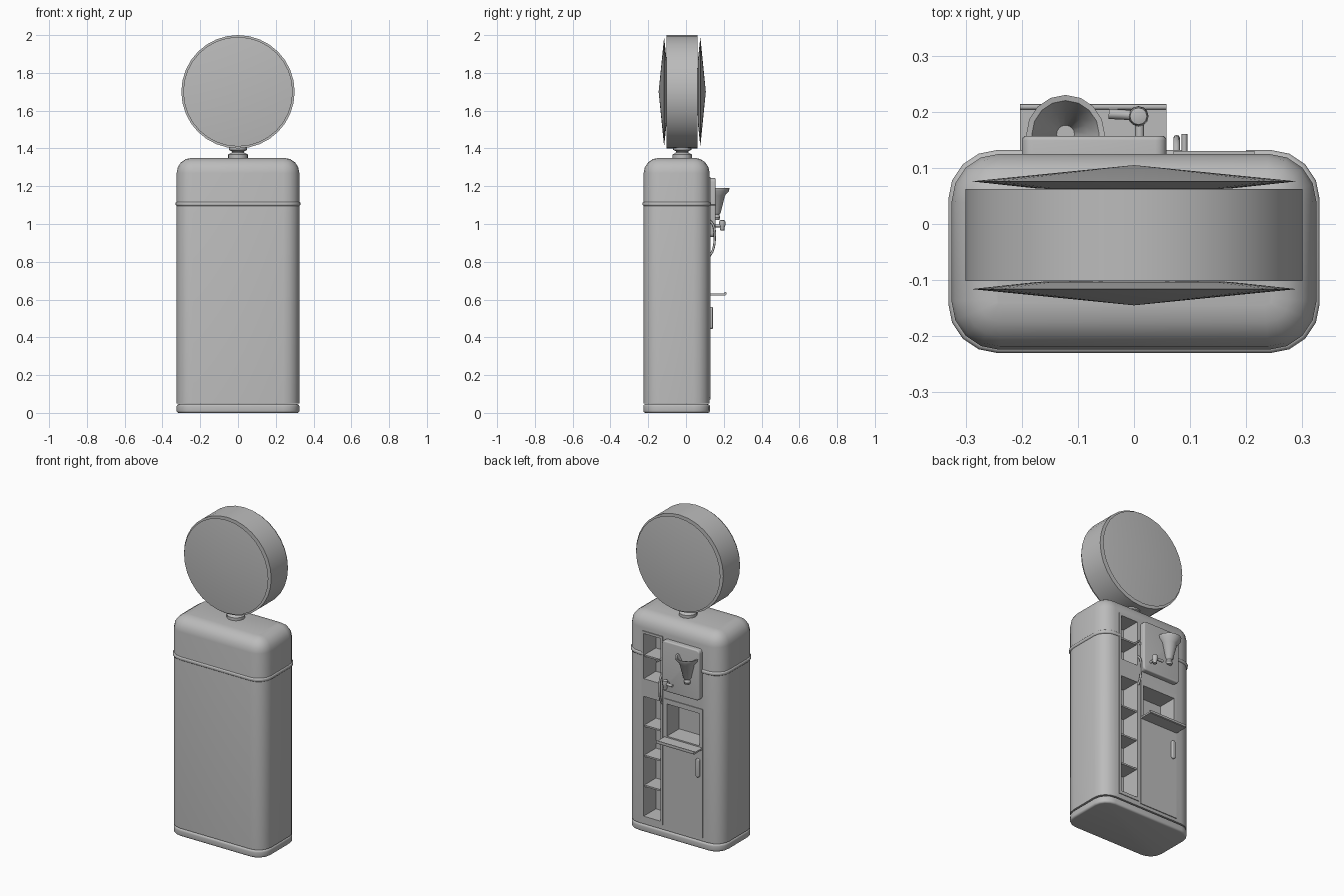
import bpy, bmesh, math
from mathutils import Matrix, Vector

if "Cube" in bpy.data.objects:
    bpy.data.objects.remove(bpy.data.objects["Cube"])

grey = bpy.data.materials.new("plain grey")
grey.use_nodes = True
GREY = (0.5, 0.5, 0.5, 1)
grey.diffuse_color = GREY
grey.node_tree.nodes["Principled BSDF"].inputs["Base Color"].default_value = GREY


def finish(name, bm, smooth=True):
    bmesh.ops.recalc_face_normals(bm, faces=bm.faces)
    me = bpy.data.meshes.new(name)
    bm.to_mesh(me)
    bm.free()
    ob = bpy.data.objects.new(name, me)
    bpy.context.collection.objects.link(ob)
    me.materials.append(grey)
    if smooth:
        shade(ob)
    return ob


def shade(ob):
    bpy.ops.object.select_all(action='DESELECT')
    ob.select_set(True)
    bpy.context.view_layer.objects.active = ob
    bpy.ops.object.shade_smooth_by_angle(angle=math.radians(35))


def box(name, x, y, z, corner=0, axis=2, top=0, bottom=0, segments=4):
    """Box from ranges; rounds the edges along axis, then the top or bottom rim."""
    bm = bmesh.new()
    bmesh.ops.create_cube(bm, size=1)
    for v in bm.verts:
        v.co = [r[0] + (c + 0.5) * (r[1] - r[0]) for c, r in zip(v.co, (x, y, z))]
    if corner:
        edges = [e for e in bm.edges
                 if abs((e.verts[0].co - e.verts[1].co).normalized()[axis]) > 0.9]
        bmesh.ops.bevel(bm, geom=edges, offset=corner, segments=segments,
                        profile=0.5, affect='EDGES')
    ends = (x, y, z)[axis]
    for amount, level in ((top, ends[1]), (bottom, ends[0])):
        if amount:
            rim = [e for e in bm.edges
                   if all(abs(v.co[axis] - level) < 1e-5 for v in e.verts)]
            bmesh.ops.bevel(bm, geom=rim, offset=amount, segments=segments,
                            profile=0.5, affect='EDGES')
    return finish(name, bm)


def lathe(name, profile, centre, axis='Z', steps=24):
    """Spin (radius, height) points about an axis."""
    bm = bmesh.new()
    verts = [bm.verts.new((r, 0, h)) for r, h in profile]
    edges = [bm.edges.new(p) for p in zip(verts, verts[1:])]
    bmesh.ops.spin(bm, geom=verts + edges, cent=(0, 0, 0), axis=(0, 0, 1),
                   angle=math.tau, steps=steps)
    bmesh.ops.remove_doubles(bm, verts=bm.verts, dist=1e-4)
    if axis == 'Y':
        bm.transform(Matrix.Rotation(-math.pi / 2, 4, 'X'))
    bm.transform(Matrix.Translation(Vector(centre)))
    return finish(name, bm)


def tube(name, points, radius):
    cu = bpy.data.curves.new(name, 'CURVE')
    cu.dimensions = '3D'
    cu.bevel_depth = radius
    cu.bevel_resolution = 2
    cu.use_fill_caps = True
    cu.resolution_u = 4
    sp = cu.splines.new('BEZIER')
    sp.bezier_points.add(len(points) - 1)
    for p, co in zip(sp.bezier_points, points):
        p.co = co
        p.handle_left_type = p.handle_right_type = 'AUTO'
    cu.materials.append(grey)
    ob = bpy.data.objects.new(name, cu)
    bpy.context.collection.objects.link(ob)
    return ob


# Cabinet, plinth and the band around the hood
cabinet = box("cabinet", (-.325, .325), (-.224, .125), (.05, 1.35), .085, top=.08)
plinth = box("plinth", (-.325, .325), (-.226, .127), (0, .046), .085, top=.012, bottom=.012)
band = box("band", (-.331, .331), (-.23, .132), (1.095, 1.118), .088, top=.009, bottom=.009)

# Thin frames on the back
shelf_frame = box("shelf_frame", (.07, .215), (.11, .13), (.08, 1.25))
door = box("door", (-.203, .058), (.11, .13), (.07, .87))

# Recesses cut into the back
UPPER, LOWER = (.955, 1.235), (.10, .845)
cutters = [
    box("upper_shelf_cutter", (.085, .2), (.01, .3), UPPER),
    box("lower_shelf_cutter", (.085, .2), (.01, .3), LOWER),
    box("nook_cutter", (-.185, .04), (.01, .3), (.64, .84)),
]
for ob in (cabinet, band, shelf_frame, door):
    for c in cutters:
        m = ob.modifiers.new("recess", 'BOOLEAN')
        m.operation = 'DIFFERENCE'
        m.solver = 'EXACT'
        m.object = c
    bpy.context.view_layer.objects.active = ob
    for m in list(ob.modifiers):
        bpy.ops.object.modifier_apply(modifier=m.name)
    shade(ob)
for c in cutters:
    bpy.data.objects.remove(c)

# Shelves
for label, (low, high), cells in (("upper", UPPER, 2), ("lower", LOWER, 4)):
    for i in range(1, cells):
        z = low + (high - low) * i / cells
        box(f"{label}_shelf_{i}", (.085, .2), (.01, .122), (z - .005, z + .005))

# Serving tray with a raised lip, and the door handle
box("tray", (-.203, .058), (.12, .21), (.621, .632))
box("tray_lip", (-.203, .058), (.204, .214), (.624, .64), .004, axis=0, segments=2)
box("door_handle", (-.187, -.163), (.125, .142), (.445, .56), .011, axis=1, top=.005)

# Raised panel with funnel and tap
box("tap_panel", (-.2, .058), (.11, .157), (.93, 1.243), .02, axis=1, top=.008)
lathe("funnel", [(0, 1.02), (.016, 1.022), (.021, 1.035), (.016, 1.05), (.024, 1.06),
                 (.046, 1.15), (.068, 1.175), (.07, 1.19), (.06, 1.188), (.04, 1.15),
                 (.016, 1.07), (0, 1.07)], (-.122, .16, 0), steps=16)
tube("tap_stem", [(.01, .15, .99), (.01, .19, .99)], .008)
lathe("tap_body", [(0, .965), (.011, .967), (.013, .985), (.018, 1), (.015, 1.018), (0, 1.022)],
      (.008, .192, 0), steps=12)
tube("tap_lever", [(.008, .192, 1.0), (-.02, .195, 1.0), (-.045, .196, 1.0)], .009)

# Bowed pull beside the panel
tube("bowed_pull", [(.076, .125, 1.02), (.076, .146, .99), (.076, .152, .92),
                    (.076, .142, .86), (.076, .125, .83)], .006)
tube("pull_pin", [(.09, .125, 1.1), (.09, .16, 1.1)], .005)

# Neck and round sign
lathe("neck", [(0, 1.34), (.052, 1.34), (.052, 1.368), (.033, 1.378), (.033, 1.385),
               (.048, 1.392), (.048, 1.404), (0, 1.404)], (0, -.02, 0), steps=20)
lathe("sign_drum", [(0, -.082), (.3, -.082), (.3, .082), (0, .082)], (0, -.02, 1.7), 'Y', 32)
for label, side in (("front", -1), ("back", 1)):
    lathe(f"{label}_sign_lens", [(0, side * .08), (.17, side * .083), (.29, side * .096),
                                 (0, side * .125)], (0, -.02, 1.7), 'Y', 32)
